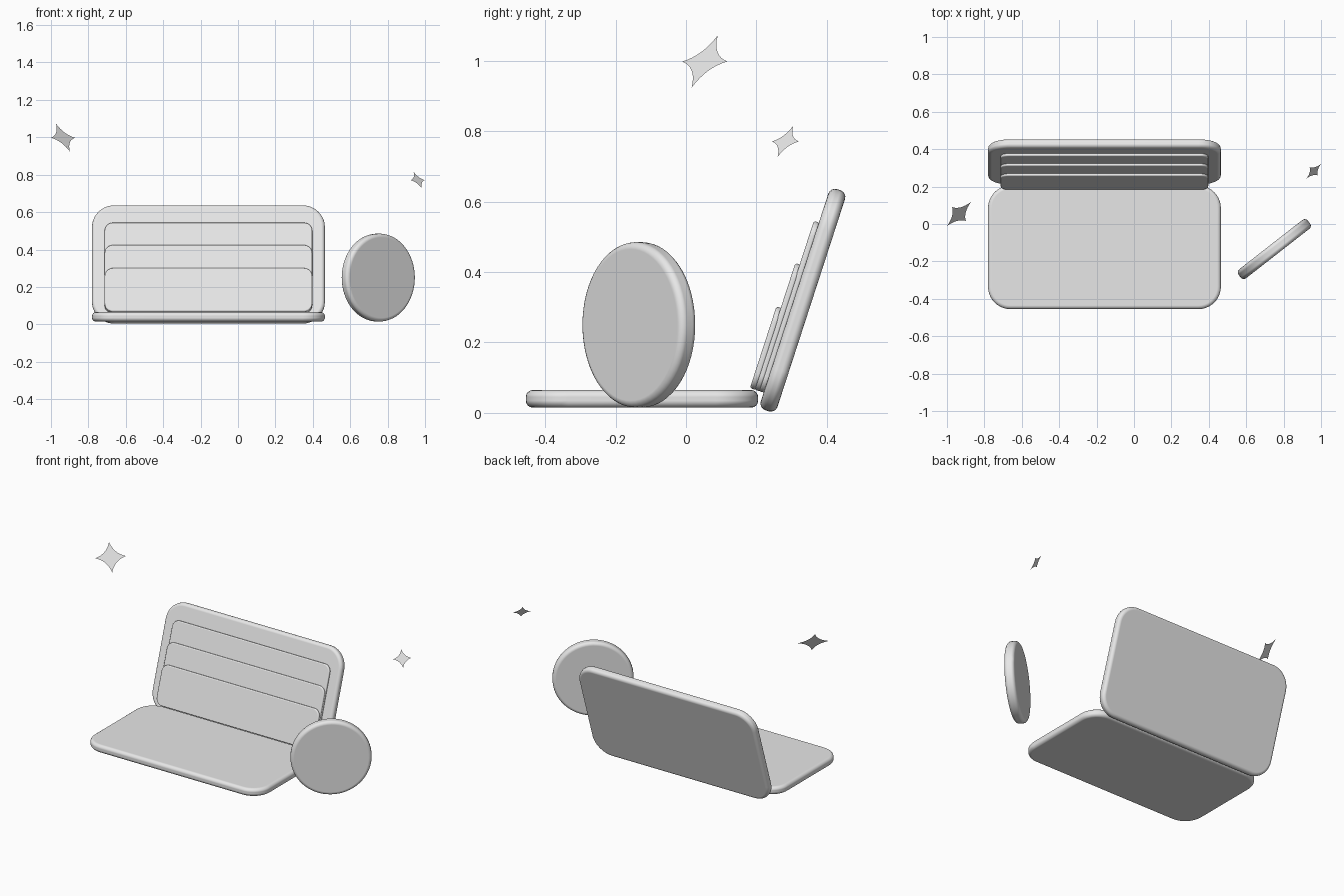
import bpy, bmesh, math
from mathutils import Matrix, Vector

if "Cube" in bpy.data.objects:
    bpy.data.objects.remove(bpy.data.objects["Cube"])

grey = bpy.data.materials.new("light grey")
grey.diffuse_color = (0.8, 0.8, 0.8, 1)
grey.use_nodes = True
grey.node_tree.nodes["Principled BSDF"].inputs["Base Color"].default_value = grey.diffuse_color


def make_object(name, bm, matrix):
    bm.normal_update()
    mesh = bpy.data.meshes.new(name)
    bm.to_mesh(mesh)
    bm.free()
    mesh.materials.append(grey)
    obj = bpy.data.objects.new(name, mesh)
    bpy.context.collection.objects.link(obj)
    obj.matrix_world = matrix
    return obj


def plate(name, width, height, thick, corner, edge, matrix, steps=10):
    """Rounded slab centred on its origin, thickness along local z."""
    bm = bmesh.new()
    points = []
    for i, (sx, sy) in enumerate([(1, 1), (-1, 1), (-1, -1), (1, -1)]):
        cx, cy = sx * (width / 2 - corner), sy * (height / 2 - corner)
        for k in range(steps + 1):
            a = math.pi / 2 * (i + k / steps)
            points.append((cx + corner * math.cos(a), cy + corner * math.sin(a), -thick / 2))
    face = bm.faces.new([bm.verts.new(p) for p in points])
    bmesh.ops.remove_doubles(bm, verts=bm.verts[:], dist=1e-5)
    result = bmesh.ops.extrude_face_region(bm, geom=bm.faces[:], use_keep_orig=True)
    top = [v for v in result["geom"] if isinstance(v, bmesh.types.BMVert)]
    bmesh.ops.translate(bm, verts=top, vec=(0, 0, thick))
    bmesh.ops.recalc_face_normals(bm, faces=bm.faces[:])
    obj = make_object(name, bm, matrix)
    bevel = obj.modifiers.new("soft edge", 'BEVEL')
    bevel.width = edge
    bevel.segments = 4
    bevel.limit_method = 'ANGLE'
    bevel.angle_limit = math.radians(50)
    bevel.harden_normals = True
    for p in obj.data.polygons:
        p.use_smooth = True
    return obj


def sparkle(name, radius, centre):
    """Flat four-pointed star with inward-curving sides."""
    bm = bmesh.new()
    right = Vector((1, 1, 0)).normalized()
    up = Vector((-1, 1, 2)).normalized()
    middle = bm.verts.new((0, 0, 0))
    ring = []
    for q in range(4):
        a, b = q * math.pi / 2, (q + 1) * math.pi / 2
        p0, p2 = Vector((math.cos(a), math.sin(a))), Vector((math.cos(b), math.sin(b)))
        p1 = (p0 + p2) * 0.22
        for k in range(8):
            t = k / 8
            p = (p0 * (1 - t) ** 2 + p1 * 2 * t * (1 - t) + p2 * t * t) * radius
            ring.append(bm.verts.new(right * p.x + up * p.y))
    for i, v in enumerate(ring):
        bm.faces.new((middle, v, ring[(i + 1) % len(ring)]))
    make_object(name, bm, Matrix.Translation(centre))


# Wallet: flat front flap and leaning back panel
MID_X = -0.158
plate("front_flap", 1.245, 0.66, 0.05, 0.12, 0.02,
      Matrix.Translation((MID_X, -0.125, 0.04)))
lean = Matrix.Translation((MID_X, 0.332, 0.32)) @ Matrix.Rotation(math.radians(72), 4, 'X')
plate("back_panel", 1.245, 0.66, 0.05, 0.12, 0.02, lean)

# Stepped card pockets sharing one bottom edge
LOW = -0.284
for i, (top, front) in enumerate([(-0.04, 0.066), (0.094, 0.053), (0.224, 0.040)]):
    offset = Matrix.Translation((0, (top + LOW) / 2, front - 0.009))
    plate(f"card_pocket_{i + 1}", 1.11, top - LOW, 0.018, 0.045, 0.007, lean @ offset)

# Coin standing on its rim
plate("coin", 0.47, 0.47, 0.06, 0.235, 0.02,
      Matrix.Translation((0.75, -0.134, 0.25))
      @ Matrix.Rotation(math.radians(38), 4, 'Z')
      @ Matrix.Rotation(math.radians(90), 4, 'X'), steps=16)

# Floating sparkles
sparkle("large_sparkle", 0.091, (-0.936, 0.053, 0.998))
sparkle("small_sparkle", 0.054, (0.961, 0.282, 0.771))
